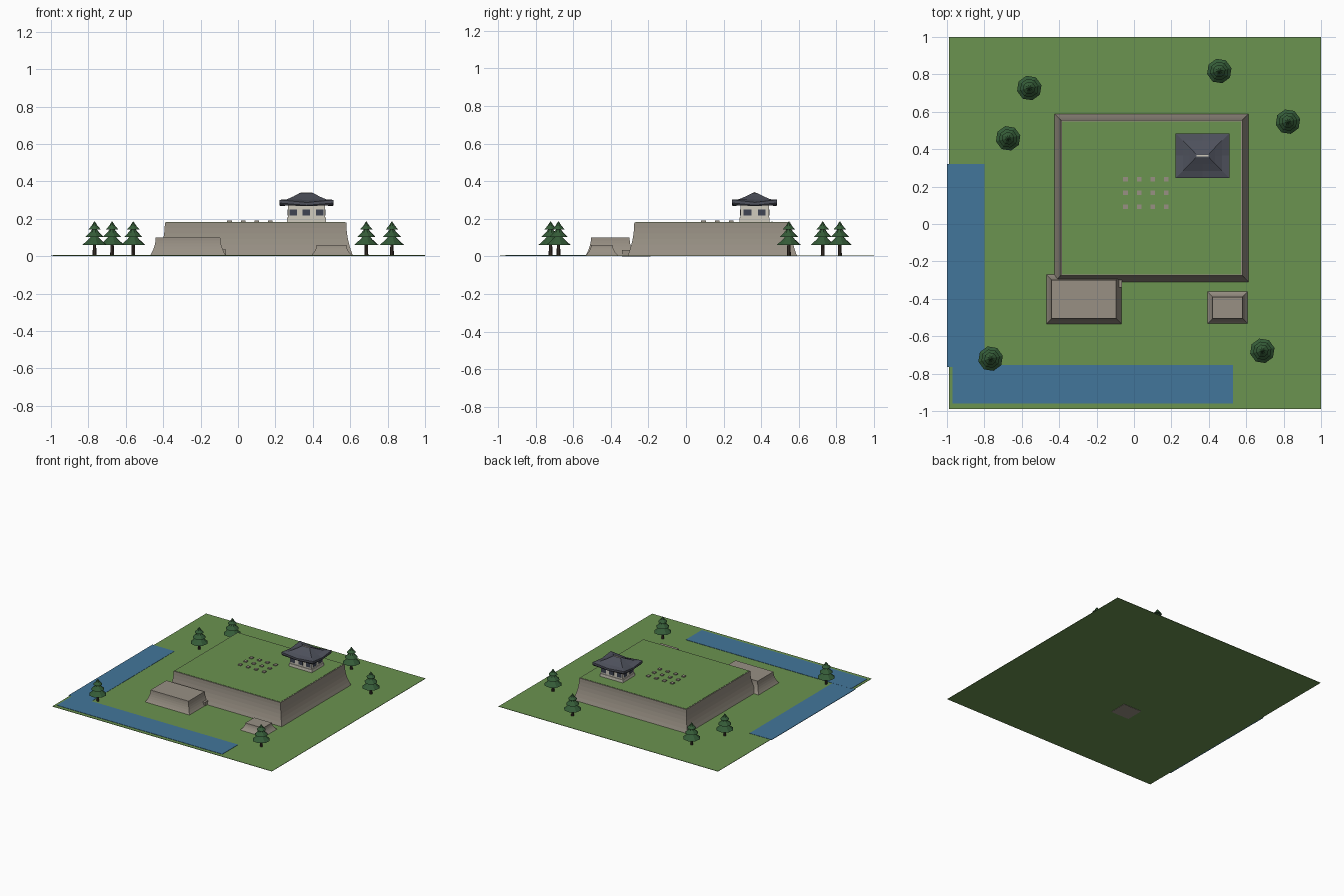
import bpy
import bmesh
from math import cos, sin, pi

cube = bpy.data.objects.get("Cube")
if cube:
    bpy.data.objects.remove(cube, do_unlink=True)


def material(name, r, g, b):
    rgb = [((c / 255 + 0.055) / 1.055) ** 2.4 for c in (r, g, b)]
    m = bpy.data.materials.new(name)
    m.use_nodes = True
    m.diffuse_color = (*rgb, 1)
    m.node_tree.nodes["Principled BSDF"].inputs["Base Color"].default_value = (*rgb, 1)
    return m


GRASS = material("grass", 107, 147, 80)
WATER = material("water", 66, 118, 155)
STONE = material("stone", 152, 144, 132)
PLASTER = material("pale plaster", 208, 203, 190)
SLATE = material("slate tile", 78, 81, 92)
GLASS = material("dark window", 62, 68, 82)
NEEDLES = material("pine needles", 53, 92, 56)
BARK = material("bark", 62, 52, 45)


def loft(name, rings, mat):
    """Closed solid through a stack of equal-length point rings."""
    bm = bmesh.new()
    vs = [[bm.verts.new(p) for p in ring] for ring in rings]
    n = len(rings[0])
    for a, b in zip(vs, vs[1:]):
        for i in range(n):
            j = (i + 1) % n
            bm.faces.new((a[i], a[j], b[j], b[i]))
    bm.faces.new(vs[0][::-1])
    bm.faces.new(vs[-1])
    bmesh.ops.recalc_face_normals(bm, faces=bm.faces)
    me = bpy.data.meshes.new(name)
    bm.to_mesh(me)
    bm.free()
    me.materials.append(mat)
    ob = bpy.data.objects.new(name, me)
    bpy.context.collection.objects.link(ob)
    return ob


def rect(x0, x1, y0, y1, z):
    return [(x0, y0, z), (x1, y0, z), (x1, y1, z), (x0, y1, z)]


def box(name, x0, x1, y0, y1, z0, z1, mat):
    return loft(name, [rect(x0, x1, y0, y1, z) for z in (z0, z1)], mat)


def flared_base(name, x0, x1, y0, y1, height, inset, steps=6):
    """Stone platform whose walls sweep outward toward the foot."""
    rings = []
    for i in range(steps + 1):
        t = i / steps
        d = inset * (1 - (1 - t) ** 2)
        rings.append(rect(x0 + d, x1 - d, y0 + d, y1 - d, height * t + 0.003 * (1 - t)))
    return loft(name, rings, STONE)


# Ground and moat
box("ground", -0.99, 1, -0.99, 1, 0.002, 0.005, GRASS)
box("moat_west", -1, -0.80, -0.765, 0.32, 0.003, 0.007, WATER)
box("moat_front", -0.97, 0.53, -0.96, -0.755, 0.003, 0.0075, WATER)

# Stone platforms
flared_base("main_platform", -0.426, 0.614, -0.31, 0.59, 0.18, 0.035)
box("platform_lawn", -0.385, 0.573, -0.269, 0.549, 0.178, 0.182, GRASS)
flared_base("front_platform", -0.47, -0.065, -0.535, -0.27, 0.10, 0.03)
flared_base("small_platform", 0.39, 0.61, -0.535, -0.36, 0.06, 0.03)
box("corner_block", -0.23, -0.063, -0.34, -0.19, 0, 0.035, STONE)

# Foundation stones
for i in range(4):
    for j in range(3):
        x, y, s = -0.045 + i * 0.0725, 0.093 + j * 0.0735, 0.0125
        box("foundation_stone", x - s, x + s, y - s, y + s, 0.18, 0.19, STONE)

# Turret walls
CX, CY = 0.366, 0.365
box("turret_skirt", CX - 0.104, CX + 0.104, CY - 0.08, CY + 0.08, 0.18, 0.206, PLASTER)
WX, WY = 0.098, 0.075
box("turret_walls", CX - WX, CX + WX, CY - WY, CY + WY, 0.18, 0.285, PLASTER)

# Turret windows on all four sides
H, Z0, Z1, T = 0.02, 0.218, 0.25, 0.003
for side in (-1, 1):
    for k in (-1, 0, 1):
        x, y = CX + k * 0.07, CY + side * WY
        box("long_side_window", x - H, x + H, y - T, y + T, Z0, Z1, GLASS)
    for k in (-1, 1):
        x, y = CX + side * WX, CY + k * 0.038
        box("short_side_window", x - T, x + T, y - H, y + H, Z0, Z1, GLASS)


def roof_ring(hx, hy, z, lift):
    """Eight-point rectangle with raised corners."""
    signs = [(-1, -1), (0, -1), (1, -1), (1, 0), (1, 1), (0, 1), (-1, 1), (-1, 0)]
    return [(CX + a * hx, CY + b * hy, z + lift * abs(a * b)) for a, b in signs]


# Hipped roof with a concave sweep and upturned corners
loft("turret_roof", [
    roof_ring(0.095, 0.072, 0.272, 0),
    roof_ring(0.138, 0.114, 0.267, 0.006),
    roof_ring(0.144, 0.12, 0.272, 0.012),
    roof_ring(0.144, 0.12, 0.287, 0.014),
    roof_ring(0.105, 0.082, 0.301, 0.003),
    roof_ring(0.068, 0.045, 0.32, 0),
    roof_ring(0.036, 0.010, 0.338, 0),
], SLATE)
box("roof_ridge", CX - 0.032, CX + 0.032, CY - 0.005, CY + 0.005, 0.336, 0.341, PLASTER)


def disc(x, y, r, z, n=8):
    return [(x + r * cos(2 * pi * (i + 0.3) / n), y + r * sin(2 * pi * (i + 0.3) / n), z)
            for i in range(n)]


# Pine trees: trunk and three stacked tiers
TIERS = [(0.067, 0.06, 0.125), (0.05, 0.103, 0.158), (0.034, 0.143, 0.185)]
for x, y in [(-0.56, 0.727), (-0.673, 0.458), (-0.767, -0.72),
             (0.456, 0.818), (0.823, 0.547), (0.686, -0.678)]:
    loft("tree_trunk", [disc(x, y, 0.011, 0.003), disc(x, y, 0.008, 0.08)], BARK)
    for r, z0, z1 in TIERS:
        loft("tree_tier", [disc(x, y, r, z0), disc(x, y, r * 0.5, z0 + (z1 - z0) * 0.45),
                           disc(x, y, 0.002, z1)], NEEDLES)
